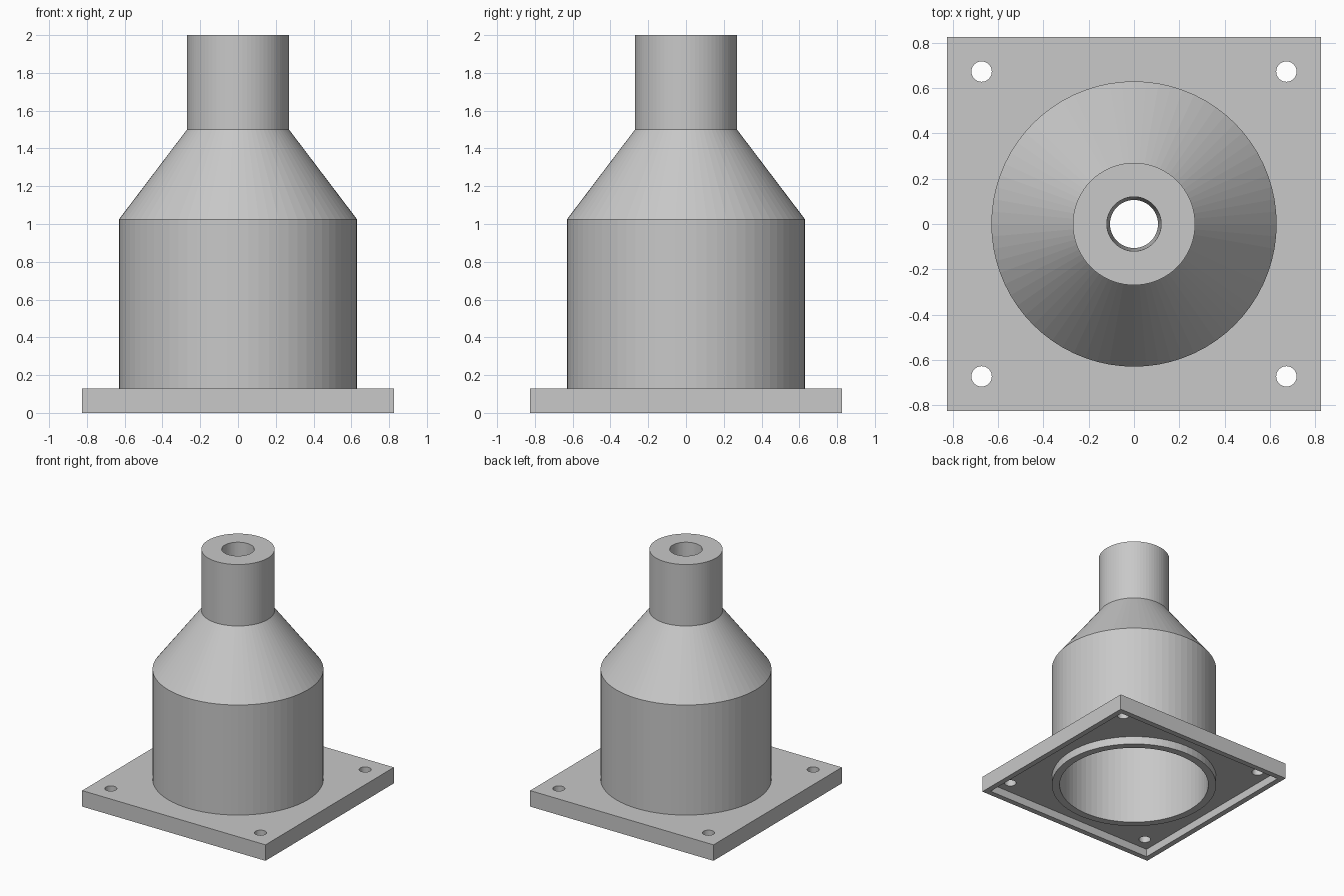
import bpy
import bmesh
import math

# Remove the default object
cube = bpy.data.objects.get("Cube")
if cube:
    bpy.data.objects.remove(cube, do_unlink=True)

SIDES = 72
BASE_HALF = 0.825
BASE_H = 0.13
RECESS = 0.065
RIM = 0.045

# Single flat material
grey = bpy.data.materials.new("light grey")
grey.use_nodes = True
COLOUR = (0.58, 0.58, 0.58, 1)
grey.diffuse_color = COLOUR
grey.node_tree.nodes["Principled BSDF"].inputs["Base Color"].default_value = COLOUR


def box(name, half, z0, z1):
    bpy.ops.mesh.primitive_cube_add(size=1, location=(0, 0, (z0 + z1) / 2))
    ob = bpy.context.object
    ob.name = name
    ob.scale = (2 * half, 2 * half, z1 - z0)
    bpy.ops.object.transform_apply(location=True, rotation=False, scale=True)
    return ob


def drill(name, radius, x, y, sides):
    bpy.ops.mesh.primitive_cylinder_add(
        vertices=sides, radius=radius, depth=1, location=(x, y, 0))
    ob = bpy.context.object
    ob.name = name
    return ob


def cut(target, cutter):
    cutter.hide_render = True
    mod = target.modifiers.new("cut", 'BOOLEAN')
    mod.operation = 'DIFFERENCE'
    mod.solver = 'EXACT'
    mod.object = cutter
    bpy.context.view_layer.objects.active = target
    bpy.ops.object.modifier_apply(modifier=mod.name)
    bpy.data.objects.remove(cutter, do_unlink=True)


def lathe(name, profile):
    """Revolve a closed (radius, height) loop about z."""
    bm = bmesh.new()
    rings = []
    for r, z in profile:
        rings.append([bm.verts.new((r * math.cos(math.tau * i / SIDES),
                                    r * math.sin(math.tau * i / SIDES), z))
                      for i in range(SIDES)])
    for a, b in zip(rings, rings[1:] + rings[:1]):
        for i in range(SIDES):
            j = (i + 1) % SIDES
            bm.faces.new((a[i], a[j], b[j], b[i]))
    bmesh.ops.recalc_face_normals(bm, faces=bm.faces)
    mesh = bpy.data.meshes.new(name)
    bm.to_mesh(mesh)
    bm.free()
    ob = bpy.data.objects.new(name, mesh)
    bpy.context.collection.objects.link(ob)
    return ob


# Mounting flange: square plate, hollow below, four screw holes
flange = box("mounting_flange", BASE_HALF, 0, BASE_H)
cut(flange, box("recess_cutter", BASE_HALF - RIM, -0.2, RECESS))
cut(flange, drill("centre_cutter", 0.6, 0, 0, SIDES))
for sx in (-1, 1):
    for sy in (-1, 1):
        cut(flange, drill("screw_hole_cutter", 0.045, 0.673 * sx, 0.673 * sy, 32))

# Hollow body: wide barrel, conical shoulder, neck with a tapered bore
body = lathe("reducer_body", [
    (0.63, 0), (0.63, 1.025), (0.27, 1.5), (0.27, 2.0),   # outside
    (0.12, 2.0), (0.106, 1.5), (0.57, 1.025), (0.57, 0),  # inside
])

for ob in (flange, body):
    ob.data.materials.clear()
    ob.data.materials.append(grey)
